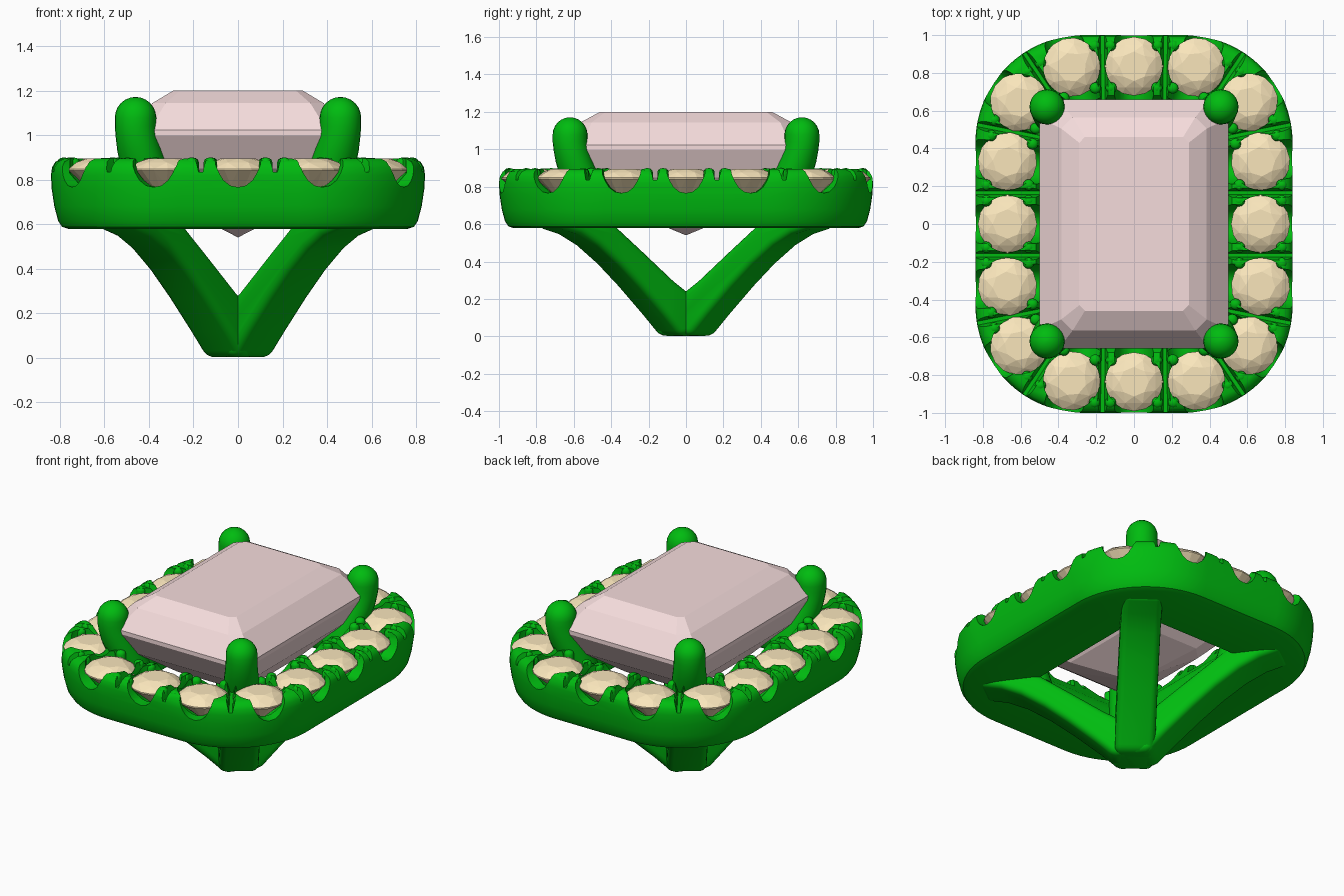
import bpy, bmesh, math
from mathutils import Vector

if "Cube" in bpy.data.objects:
    bpy.data.objects.remove(bpy.data.objects["Cube"])


def mat(name, col):
    m = bpy.data.materials.new(name)
    m.diffuse_color = (*col, 1)
    m.use_nodes = True
    m.node_tree.nodes["Principled BSDF"].inputs["Base Color"].default_value = m.diffuse_color
    return m


METAL = mat("green_metal", (0.0, 0.5, 0.005))
PINK = mat("pink_gem", (0.92, 0.72, 0.72))
TAN = mat("tan_gem", (0.95, 0.79, 0.5))


def make(name, bm, material=None, smooth=None):
    bmesh.ops.recalc_face_normals(bm, faces=bm.faces[:])
    me = bpy.data.meshes.new(name)
    bm.to_mesh(me)
    bm.free()
    ob = bpy.data.objects.new(name, me)
    bpy.context.collection.objects.link(ob)
    if material:
        me.materials.append(material)
    if smooth:
        shade(ob, smooth)
    return ob


def select(ob):
    bpy.ops.object.select_all(action='DESELECT')
    ob.select_set(True)
    bpy.context.view_layer.objects.active = ob


def shade(ob, angle):
    select(ob)
    bpy.ops.object.shade_smooth_by_angle(angle=math.radians(angle))


def circle(r, z, n, turn=0.0, cx=0.0, cy=0.0):
    return [Vector((cx + r * math.cos(2 * math.pi * (i + turn) / n),
                    cy + r * math.sin(2 * math.pi * (i + turn) / n), z)) for i in range(n)]


def loft(bm, loops, closed=False):
    rows = [[bm.verts.new(p) for p in lp] for lp in loops]
    n = len(rows[0])
    pairs = list(zip(rows, rows[1:] + rows[:1])) if closed else list(zip(rows, rows[1:]))
    for a, b in pairs:
        for i in range(n):
            j = (i + 1) % n
            bm.faces.new((a[i], a[j], b[j], b[i]))
    if not closed:
        bm.faces.new(rows[0][::-1])
        bm.faces.new(rows[-1])


def hull(points):
    bm = bmesh.new()
    for p in points:
        bm.verts.new(p)
    bmesh.ops.convex_hull(bm, input=bm.verts[:])
    bmesh.ops.dissolve_limit(bm, angle_limit=0.01, verts=bm.verts[:], edges=bm.edges[:])
    return bm


# Accent stone layout around the halo
spots = [(0.67, 0), (-0.67, 0), (0, 0.835), (0, -0.835)]
for sx in (1, -1):
    for sy in (1, -1):
        spots += [(sx * x, sy * y) for x, y in ((0.67, 0.33), (0.607, 0.645), (0.33, 0.83))]
spots = [Vector((x, y, 0)) for x, y in sorted(spots, key=lambda p: math.atan2(p[1], p[0]))]
N = len(spots)


# Halo band: rounded-rectangle ring swept from a cross-section
def halo_loop(r, z):
    pts = []
    for q, (cx, cy) in enumerate(((0.27, 0.43), (-0.27, 0.43), (-0.27, -0.43), (0.27, -0.43))):
        for k in range(17):
            a = math.pi / 2 * (q + k / 16)
            pts.append(Vector((cx + r * math.cos(a), cy + r * math.sin(a), z)))
    return pts


section = [(0.14, 0.578), (0.49, 0.578), (0.52, 0.588), (0.538, 0.615), (0.555, 0.68), (0.567, 0.76),
           (0.57, 0.82), (0.565, 0.855), (0.55, 0.88), (0.52, 0.895), (0.28, 0.897),
           (0.25, 0.888), (0.232, 0.86), (0.19, 0.79), (0.145, 0.74), (0.125, 0.69), (0.125, 0.6)]
bm = bmesh.new()
loft(bm, [halo_loop(r, z) for r, z in section], closed=True)
halo = make("halo_band", bm, METAL)

# Cutters for seats, radial scallops and grooves; prong tips beside each groove
seats, scallops, grooves, tips = (bmesh.new() for _ in range(4))
scallop = [(0, 0.766), (0.035, 0.773), (0.065, 0.797), (0.085, 0.83), (0.1, 0.865), (0.112, 0.95)]
scallop += [(-u, z) for u, z in scallop[:0:-1]]
for i, p in enumerate(spots):
    loft(seats, [circle(r, z, 32, 0, p.x, p.y)
                 for r, z in ((0.03, 0.69), (0.15, 0.83), (0.15, 1.0))])
    nxt, prv = spots[(i + 1) % N], spots[i - 1]
    t = (nxt - prv).normalized()
    out = Vector((t.y, -t.x, 0))
    loft(scallops, [[p + out * s + t * u + Vector((0, 0, z)) for u, z in scallop] for s in (-0.2, 0.3)])
    t = (nxt - p).normalized()
    out = Vector((t.y, -t.x, 0))
    mid = (p + nxt) / 2
    shape = [(-0.01, 0.835), (0.01, 0.835), (0.015, 0.86), (0.03, 0.91), (-0.03, 0.91), (-0.015, 0.86)]
    loft(grooves, [[mid + out * s + t * u + Vector((0, 0, z)) for u, z in shape] for s in (-0.25, 0.3)])
    for u in (-0.042, 0.042):
        for v in (-0.112, 0.112):
            c = mid + t * u + out * v
            loft(tips, [circle(r, z, 12, 0, c.x, c.y) for r, z in
                        ((0.03, 0.72), (0.03, 0.877), (0.026, 0.889), (0.016, 0.896), (0.005, 0.899))])
make("prong_tips", tips, METAL, 50)

for name, cb in (("seat_cutter", seats), ("scallop_cutter", scallops), ("groove_cutter", grooves)):
    cutter = make(name, cb)
    cutter.hide_render = True
    mod = halo.modifiers.new(name, 'BOOLEAN')
    mod.object, mod.operation, mod.solver, mod.use_self = cutter, 'DIFFERENCE', 'EXACT', True
    select(halo)
    bpy.ops.object.modifier_apply(modifier=mod.name)
    bpy.data.objects.remove(cutter)
shade(halo, 35)

# Accent stones: round faceted cut
for i, p in enumerate(spots):
    pts = (circle(0.078, 0.895, 8) + circle(0.122, 0.877, 8, 0.5) + circle(0.156, 0.848, 16)
           + circle(0.156, 0.84, 16) + circle(0.085, 0.775, 8, 0.5) + [Vector((0, 0, 0.7))])
    stone = make(f"accent_stone_{i + 1}", hull(pts), TAN)
    t = spots[(i + 1) % N] - spots[i - 1]
    stone.location = (p.x, p.y, 0)
    stone.rotation_euler.z = math.atan2(t.y, t.x)

# Centre stone: rectangular cut with clipped corners
pts = [Vector((0, 0, 0.54))]
for hx, hy, c, z in ((0.29, 0.46, 0.03, 1.2), (0.385, 0.565, 0.06, 1.143), (0.5, 0.66, 0.1, 1.022),
                     (0.5, 0.66, 0.1, 0.997), (0.43, 0.57, 0.09, 0.85), (0.27, 0.34, 0.08, 0.68)):
    for sx in (1, -1):
        for sy in (1, -1):
            pts += [Vector((sx * hx, sy * (hy - c), z)), Vector((sx * (hx - c), sy * hy, z))]
make("centre_stone", hull(pts), PINK)

# Four corner supports: a curved arm below the halo and a round claw above
arm = [(-0.08, 0.003), (0.11, 0.003), (0.22, 0.115), (0.38, 0.265), (0.52, 0.385), (0.66, 0.485), (0.78, 0.545),
       (0.92, 0.582), (0.92, 0.66), (0.64, 0.67), (0.52, 0.575), (0.36, 0.455), (0.15, 0.295), (-0.08, 0.15)]
claw = [(0.6, 0.58, 0.11), (0.64, 0.72, 0.11), (0.70, 0.84, 0.106), (0.742, 0.93, 0.1),
        (0.762, 0.99, 0.095), (0.772, 1.04, 0.093), (0.772, 1.078, 0.093)]
claw += [(0.772, 1.078 + 0.093 * math.sin(a), 0.093 * math.cos(a))
         for a in (math.radians(d) for d in (15, 30, 45, 60, 75, 87))]
for i, (sx, sy) in enumerate(((1, 1), (-1, 1), (-1, -1), (1, -1))):
    d = Vector((0.596 * sx, 0.803 * sy, 0))
    side = Vector((-d.y, d.x, 0))
    bm = bmesh.new()
    loft(bm, [[d * r + side * w + Vector((0, 0, z)) for r, z in arm] for w in (-0.118, 0.118)])
    ob = make(f"support_arm_{i + 1}", bm, METAL)
    bev = ob.modifiers.new("round", 'BEVEL')
    bev.width, bev.segments, bev.limit_method, bev.angle_limit = 0.04, 4, 'ANGLE', math.radians(40)
    select(ob)
    bpy.ops.object.modifier_apply(modifier=bev.name)
    shade(ob, 40)
    bm = bmesh.new()
    loft(bm, [circle(rad, z, 24, 0, d.x * r, d.y * r) for r, z, rad in claw])
    make(f"claw_{i + 1}", bm, METAL, 50)
